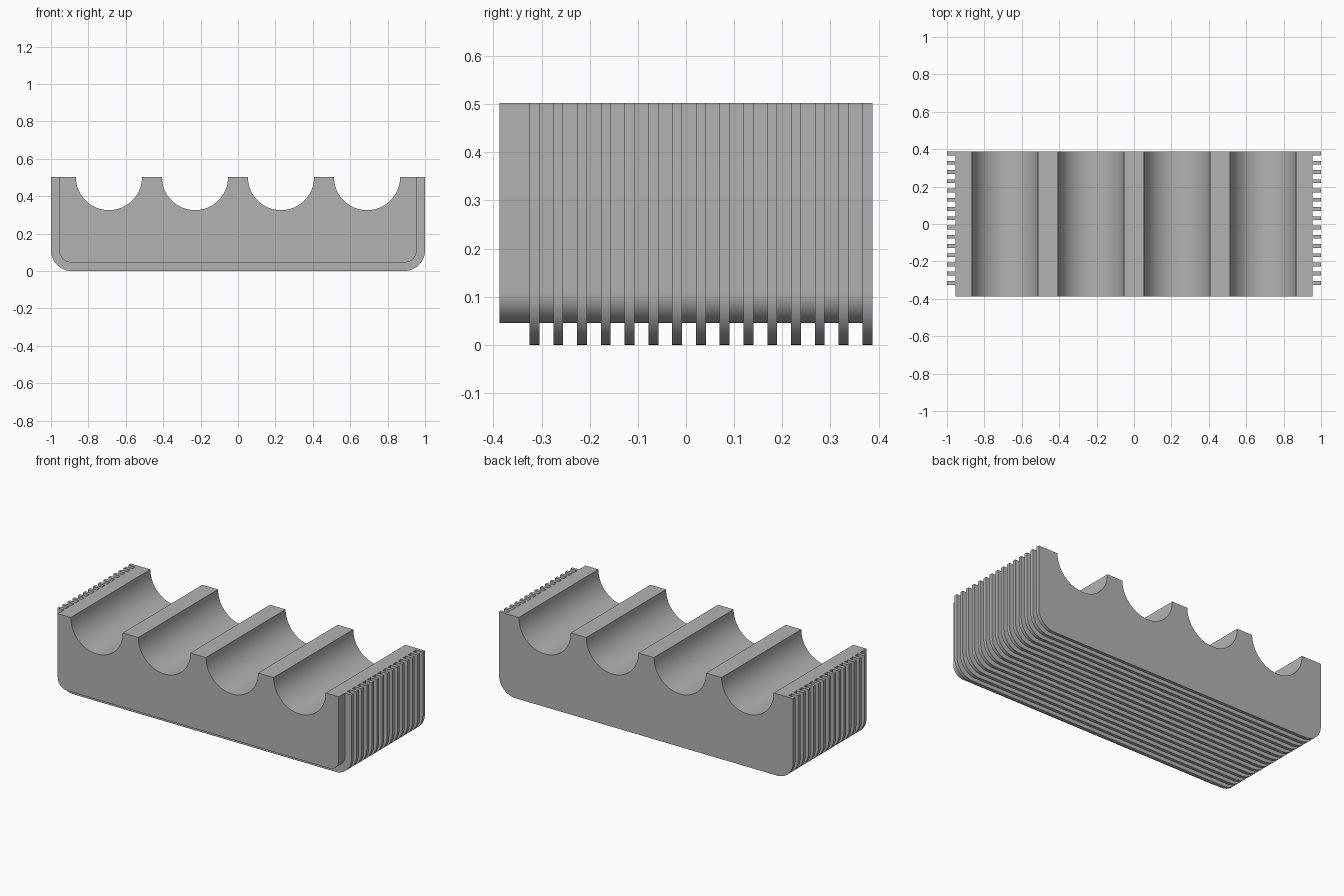
import bpy, bmesh, math

cube = bpy.data.objects.get("Cube")
if cube:
    bpy.data.objects.remove(cube)

TOP, DEPTH = 0.502, 0.387            # height and half depth
FIN_DEPTH, FIN_WIDTH, PITCH = 0.045, 0.0205, 0.0494
FIN_COUNT = 15
CRADLE_R, CRADLE_PITCH = 0.177, 0.46

grey = bpy.data.materials.new("grey")
grey.use_nodes = True
grey.diffuse_color = (0.45, 0.45, 0.45, 1)
grey.node_tree.nodes["Principled BSDF"].inputs["Base Color"].default_value = grey.diffuse_color


def arc(cx, cz, r, start, end, steps):
    angles = [math.radians(start + (end - start) * i / steps) for i in range(steps + 1)]
    return [(cx + r * math.cos(a), cz + r * math.sin(a)) for a in angles]


def rounded_base(half, bottom, r):
    """Lower outline from the left corner to the right one."""
    return (arc(r - half, bottom + r, r, 180, 270, 12)
            + arc(half - r, bottom + r, r, 270, 360, 12))


def add_slab(bm, outline, y0, y1):
    face = bm.faces.new([bm.verts.new((x, y0, z)) for x, z in outline])
    moved = bmesh.ops.extrude_face_region(bm, geom=[face])["geom"]
    verts = [g for g in moved if isinstance(g, bmesh.types.BMVert)]
    bmesh.ops.translate(bm, verts=verts, vec=(0, y1 - y0, 0))


def finish(bm, name):
    bmesh.ops.recalc_face_normals(bm, faces=bm.faces)
    mesh = bpy.data.meshes.new(name)
    bm.to_mesh(mesh)
    bm.free()
    mesh.materials.append(grey)
    obj = bpy.data.objects.new(name, mesh)
    bpy.context.collection.objects.link(obj)
    return obj


# Block with four half-round cradles along its top
outline = [(-1, TOP)] + rounded_base(1, 0, 0.11) + [(1, TOP)]
for i in (1.5, 0.5, -0.5, -1.5):
    outline += arc(i * CRADLE_PITCH, TOP, CRADLE_R, 0, -180, 32)
bm = bmesh.new()
add_slab(bm, outline, -DEPTH, DEPTH)
block = finish(bm, "cradle_block")

# U-shaped slots that leave the fins standing
core = 1 - FIN_DEPTH
slot = ([(-core, TOP + 0.1)] + rounded_base(core, FIN_DEPTH, 0.065)
        + [(core, TOP + 0.1), (1.1, TOP + 0.1), (1.1, -0.1), (-1.1, -0.1), (-1.1, TOP + 0.1)])
bm = bmesh.new()
for i in range(FIN_COUNT):
    end = DEPTH - FIN_WIDTH - i * PITCH
    start = end - PITCH + FIN_WIDTH if i < FIN_COUNT - 1 else -DEPTH - 0.1
    add_slab(bm, slot, start, end)
cutter = finish(bm, "slot_cutter")
cutter.hide_render = True

cut = block.modifiers.new("fin_slots", "BOOLEAN")
cut.operation = "DIFFERENCE"
cut.solver = "EXACT"
cut.object = cutter

# Bake the slots, then smooth the curved faces only
bpy.ops.object.select_all(action="DESELECT")
bpy.context.view_layer.objects.active = block
block.select_set(True)
bpy.ops.object.modifier_apply(modifier=cut.name)
bpy.data.objects.remove(cutter)
bpy.ops.object.shade_smooth_by_angle(angle=math.radians(30))
